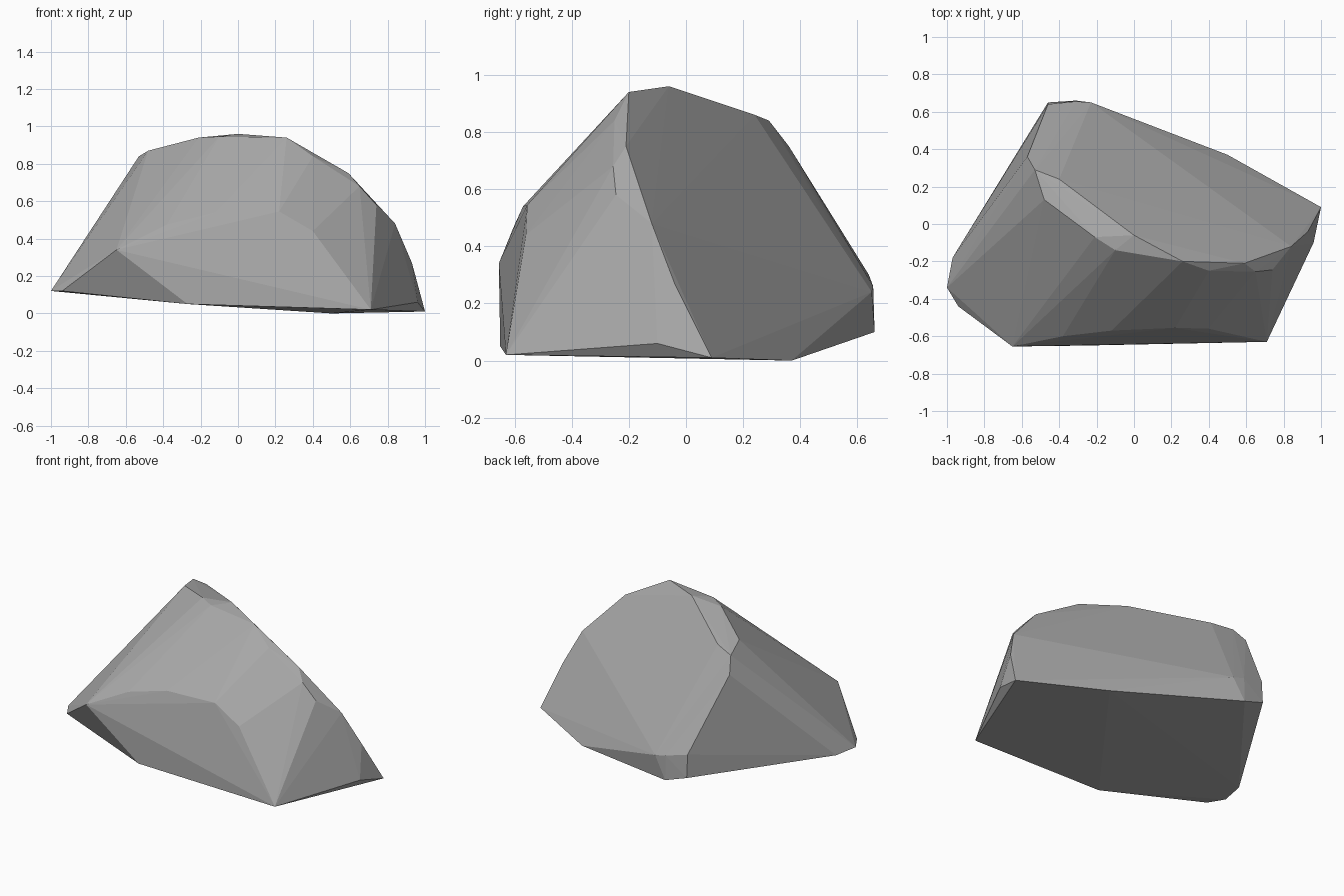
import bpy
import bmesh
from mathutils import Vector

cube = bpy.data.objects.get("Cube")
if cube:
    bpy.data.objects.remove(cube, do_unlink=True)

# Stone colour
stone = bpy.data.materials.new("grey_stone")
stone.use_nodes = True
grey = (0.4, 0.4, 0.4, 1)
stone.diffuse_color = grey
stone.node_tree.nodes["Principled BSDF"].inputs["Base Color"].default_value = grey

# Chipped corners of the boulder, grouped by region
base_rim = [(-1, -.34, .12), (-.94, -.44, .12), (-.27, -.65, .05), (.71, -.63, .02),
            (.96, -.1, .06), (1, .09, .01), (.5, .37, 0), (-.31, .66, .1),
            (-.46, .65, .15), (-.97, -.18, .12)]
front_brow = [(-.65, -.655, .34), (-.38, -.6, .475), (-.12, -.57, .54),
              (.22, -.555, .545), (.4, -.56, .44)]
crest = [(-.57, .36, .75), (-.53, .29, .84), (-.48, .13, .87), (-.4, .24, .86),
         (-.21, -.07, .94), (-.1, -.14, .945), (0, -.06, .96), (.26, -.2, .94),
         (.4, -.25, .84)]
side_ridge = [(.59, -.21, .75), (.65, -.255, .68), (.74, -.245, .58),
              (.84, -.12, .48), (.93, -.04, .27)]
back_corner = [(-.46, .64, .3), (-.31, .655, .26), (-.23, .65, .24)]

# Wrap a faceted skin around the corners
bm = bmesh.new()
for corner in base_rim + front_brow + crest + side_ridge + back_corner:
    bm.verts.new(Vector(corner))
hull = bmesh.ops.convex_hull(bm, input=bm.verts)
loose = [v for v in bm.verts if not v.link_faces]
bmesh.ops.delete(bm, geom=loose, context='VERTS')
bmesh.ops.recalc_face_normals(bm, faces=bm.faces)

mesh = bpy.data.meshes.new("boulder")
bm.to_mesh(mesh)
bm.free()
mesh.materials.append(stone)
boulder = bpy.data.objects.new("boulder", mesh)
bpy.context.collection.objects.link(boulder)
